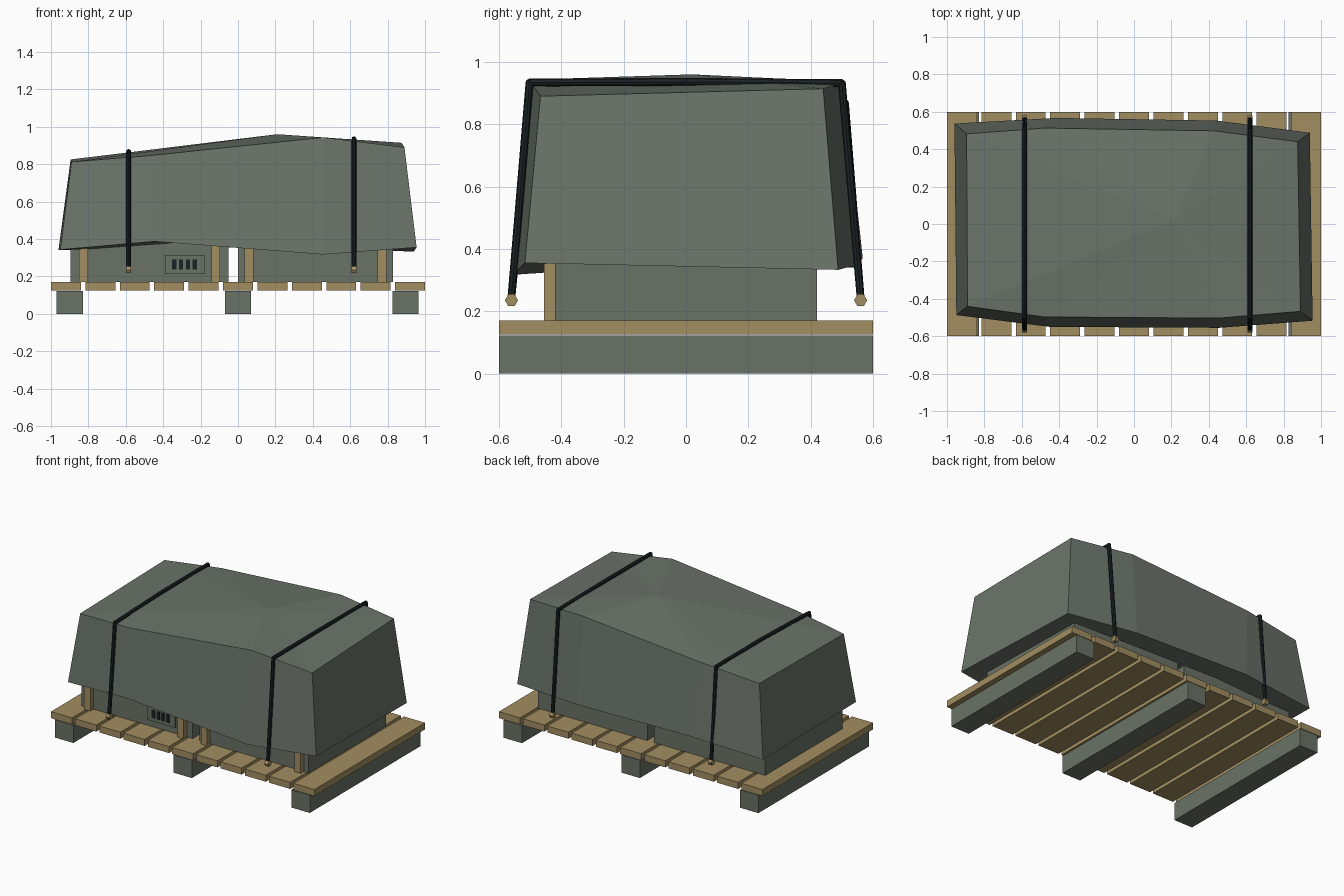
import bpy, bmesh, math
from mathutils import Vector, Matrix

if "Cube" in bpy.data.objects:
    bpy.data.objects.remove(bpy.data.objects["Cube"])


def material(name, rgb):
    m = bpy.data.materials.new(name)
    m.diffuse_color = (*rgb, 1)
    m.use_nodes = True
    m.node_tree.nodes["Principled BSDF"].inputs["Base Color"].default_value = m.diffuse_color
    return m


WOOD = material("tan_wood", (0.36, 0.27, 0.12))
CANVAS = material("grey_green_canvas", (0.146, 0.174, 0.143))
CRATE = material("grey_green_paint", (0.143, 0.168, 0.132))
BLACK = material("black_webbing", (0.011, 0.016, 0.018))


def finish(name, bm, mat):
    bmesh.ops.recalc_face_normals(bm, faces=bm.faces)
    me = bpy.data.meshes.new(name)
    bm.to_mesh(me)
    bm.free()
    me.materials.append(mat)
    ob = bpy.data.objects.new(name, me)
    bpy.context.collection.objects.link(ob)
    return ob


def box(name, x, y, z, mat):
    """Box from (min, max) ranges."""
    bm = bmesh.new()
    size = [r[1] - r[0] for r in (x, y, z)]
    mid = [(r[0] + r[1]) / 2 for r in (x, y, z)]
    bmesh.ops.create_cube(bm, size=1, matrix=Matrix.Translation(mid) @ Matrix.Diagonal((*size, 1)))
    return finish(name, bm, mat)


def rod(bm, a, b, radius, sides):
    """Cylinder between two points."""
    a, b = Vector(a), Vector(b)
    d = b - a
    rot = d.to_track_quat('Z', 'Y').to_matrix().to_4x4()
    bmesh.ops.create_cone(bm, cap_ends=True, segments=sides, radius1=radius, radius2=radius,
                          depth=d.length, matrix=Matrix.Translation((a + b) / 2) @ rot)


# Pallet: three skids and eleven deck planks
for x in (-0.9, 0, 0.895):
    box("skid", (x - 0.07, x + 0.07), (-0.6, 0.6), (0, 0.122), CRATE)
for i in range(11):
    x = -1 + i * 0.184
    box("deck_plank", (x, x + 0.16), (-0.6, 0.6), (0.125, 0.17), WOOD)

# Two crates with front battens
for x0, x1, inset, top in ((-0.895, -0.05, 0.045, 0.74), (0.0, 0.83, 0.036, 0.82)):
    box("crate", (x0, x1), (-0.42, 0.42), (0.17, top), CRATE)
    for bx in (x0 + inset, x1 - inset - 0.047):
        box("crate_batten", (bx, bx + 0.047), (-0.455, -0.42), (0.17, 0.7), WOOD)

# Vent plate with four dark slots
box("vent_plate", (-0.39, -0.178), (-0.429, -0.42), (0.213, 0.315), CRATE)
for i in range(4):
    x = -0.341 + i * 0.0365
    box("vent_slot", (x - 0.011, x + 0.011), (-0.434, -0.429), (0.237, 0.29), BLACK)

# Sagging tarpaulin: hem ring, shoulder ring and a peak
hem = [(-0.95, -0.487, 0.343), (-0.45, -0.55, 0.387), (0.455, -0.555, 0.317), (0.955, -0.517, 0.355),
       (0.94, 0.488, 0.333), (0.44, 0.553, 0.35), (-0.42, 0.567, 0.37), (-0.96, 0.537, 0.34)]
shoulder = [(-0.89, -0.44, 0.812), (-0.48, -0.497, 0.845), (0.455, -0.503, 0.943), (0.89, -0.467, 0.89),
            (0.875, 0.44, 0.914), (0.43, 0.498, 0.937), (-0.48, 0.513, 0.868), (-0.895, 0.482, 0.825)]
bm = bmesh.new()
lo = [bm.verts.new(p) for p in hem]
hi = [bm.verts.new(p) for p in shoulder]
peak = bm.verts.new((0.21, 0.02, 0.96))
under = bm.verts.new((0, 0, 0.355))
for i in range(8):
    j = (i + 1) % 8
    bm.faces.new((lo[i], lo[j], hi[j], hi[i]))
    bm.faces.new((hi[i], hi[j], peak))
    bm.faces.new((lo[j], lo[i], under))
finish("tarpaulin", bm, CANVAS)

# Two tie-down straps with hexagonal anchors
for x, front, mid, back in ((-0.585, (-0.5, 0.852), 0.868, (0.51, 0.868)),
                            (0.62, (-0.502, 0.934), 0.936, (0.5, 0.932))):
    path = [(x, -0.56, 0.245), (x, *front), (x, 0, mid), (x, *back), (x, 0.56, 0.245)]
    bm = bmesh.new()
    for a, b in zip(path, path[1:]):
        rod(bm, a, b, 0.0125, 8)
    for p in path[1:-1]:
        bmesh.ops.create_icosphere(bm, subdivisions=1, radius=0.0135, matrix=Matrix.Translation(p))
    finish("strap", bm, BLACK)
    for y in (-0.56, 0.56):
        bm = bmesh.new()
        rod(bm, (-0.014, 0, 0), (0.014, 0, 0), 0.021, 6)
        # point the hexagon's corners sideways
        if max(v.co.z for v in bm.verts) > 0.0205:
            bmesh.ops.rotate(bm, verts=bm.verts, matrix=Matrix.Rotation(math.radians(30), 3, 'X'))
        bmesh.ops.translate(bm, verts=bm.verts, vec=(x, y, 0.235))
        finish("strap_anchor", bm, WOOD)
